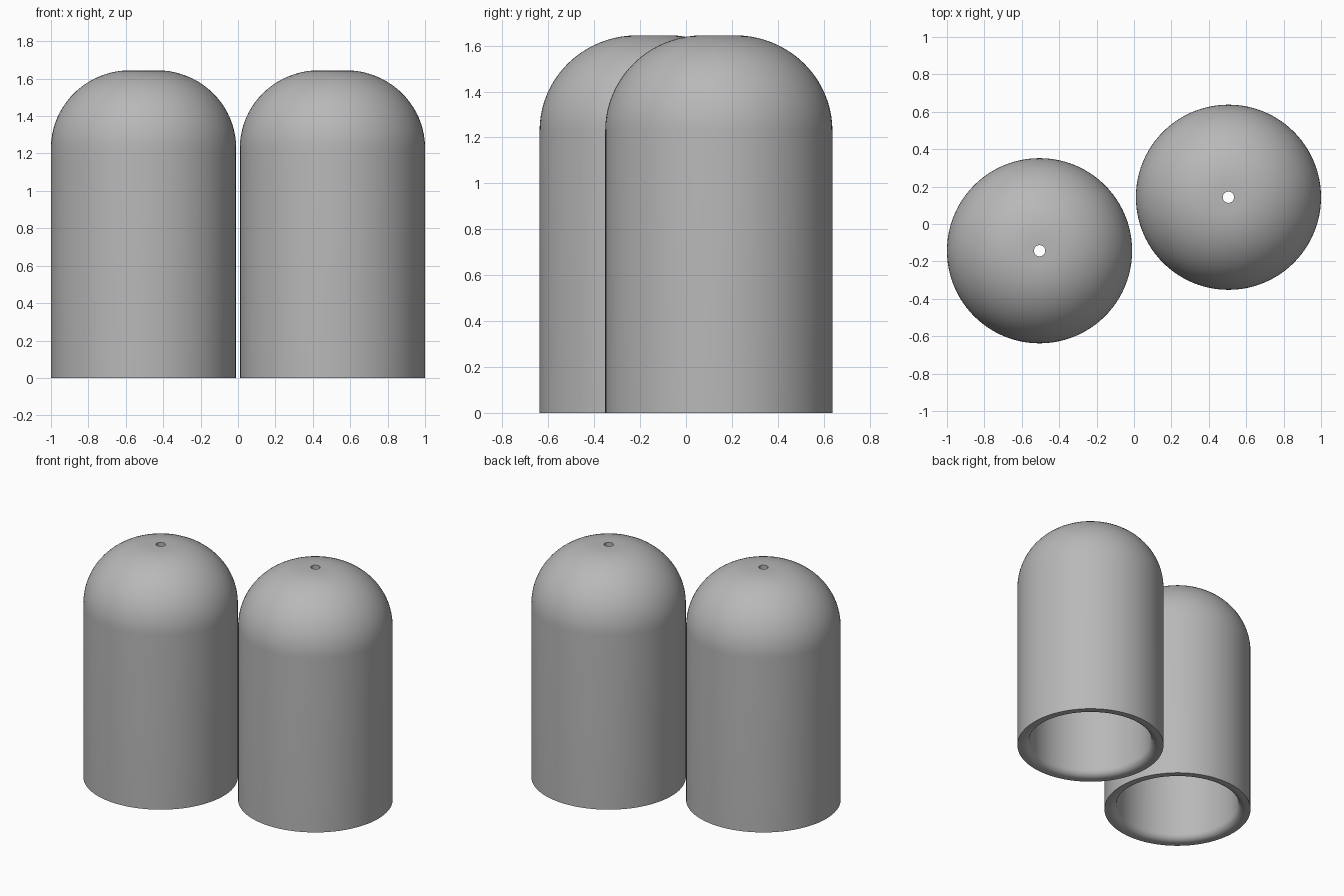
import bpy, bmesh, math

if "Cube" in bpy.data.objects:
    bpy.data.objects.remove(bpy.data.objects["Cube"])

R, RI = 0.495, 0.414        # outer and inner radius
H, HOLE = 1.645, 0.03       # height, vent hole radius
FLAT = 0.07                 # flat crown radius
SEGS = 96

grey = bpy.data.materials.new("grey")
grey.diffuse_color = (0.48, 0.48, 0.48, 1)
grey.use_nodes = True
grey.node_tree.nodes["Principled BSDF"].inputs["Base Color"].default_value = grey.diffuse_color


def arc(cr, cz, a, b, start, end, n):
    """Points (radius, height) along an elliptical arc."""
    pts = []
    for i in range(n + 1):
        t = math.radians(start + (end - start) * i / n)
        pts.append((cr + a * math.cos(t), cz + b * math.sin(t)))
    return pts


# Closed wall profile: outer wall and dome, vent, inner dome and wall, rounded lip
profile = [(R, 0)]
profile += arc(FLAT, 1.23, R - FLAT, H - 1.23, 0, 90, 20)
profile += [(HOLE, H), (HOLE, 1.563)]
profile += arc(FLAT, 1.23, RI - FLAT, 0.333, 90, 0, 20)
profile += arc(RI + 0.05, 0.05, 0.05, 0.05, 180, 270, 6)


def make_shaker(name, x, y):
    bm = bmesh.new()
    rings = []
    for k in range(SEGS):
        a = 2 * math.pi * k / SEGS
        rings.append([bm.verts.new((r * math.cos(a), r * math.sin(a), z))
                      for r, z in profile])
    n = len(profile)
    for k in range(SEGS):
        p, q = rings[k], rings[(k + 1) % SEGS]
        for i in range(n):
            j = (i + 1) % n
            bm.faces.new((p[i], q[i], q[j], p[j]))
    bmesh.ops.recalc_face_normals(bm, faces=bm.faces)
    mesh = bpy.data.meshes.new(name)
    bm.to_mesh(mesh)
    bm.free()
    mesh.materials.append(grey)
    ob = bpy.data.objects.new(name, mesh)
    ob.location = (x, y, 0)
    bpy.context.collection.objects.link(ob)
    # Smooth walls, sharp lip and vent edges
    bpy.ops.object.select_all(action='DESELECT')
    ob.select_set(True)
    bpy.context.view_layer.objects.active = ob
    bpy.ops.object.shade_smooth_by_angle(angle=math.radians(35))


# Two identical domed covers, set diagonally
make_shaker("left_domed_cover", -0.505, -0.143)
make_shaker("right_domed_cover", 0.505, 0.143)
